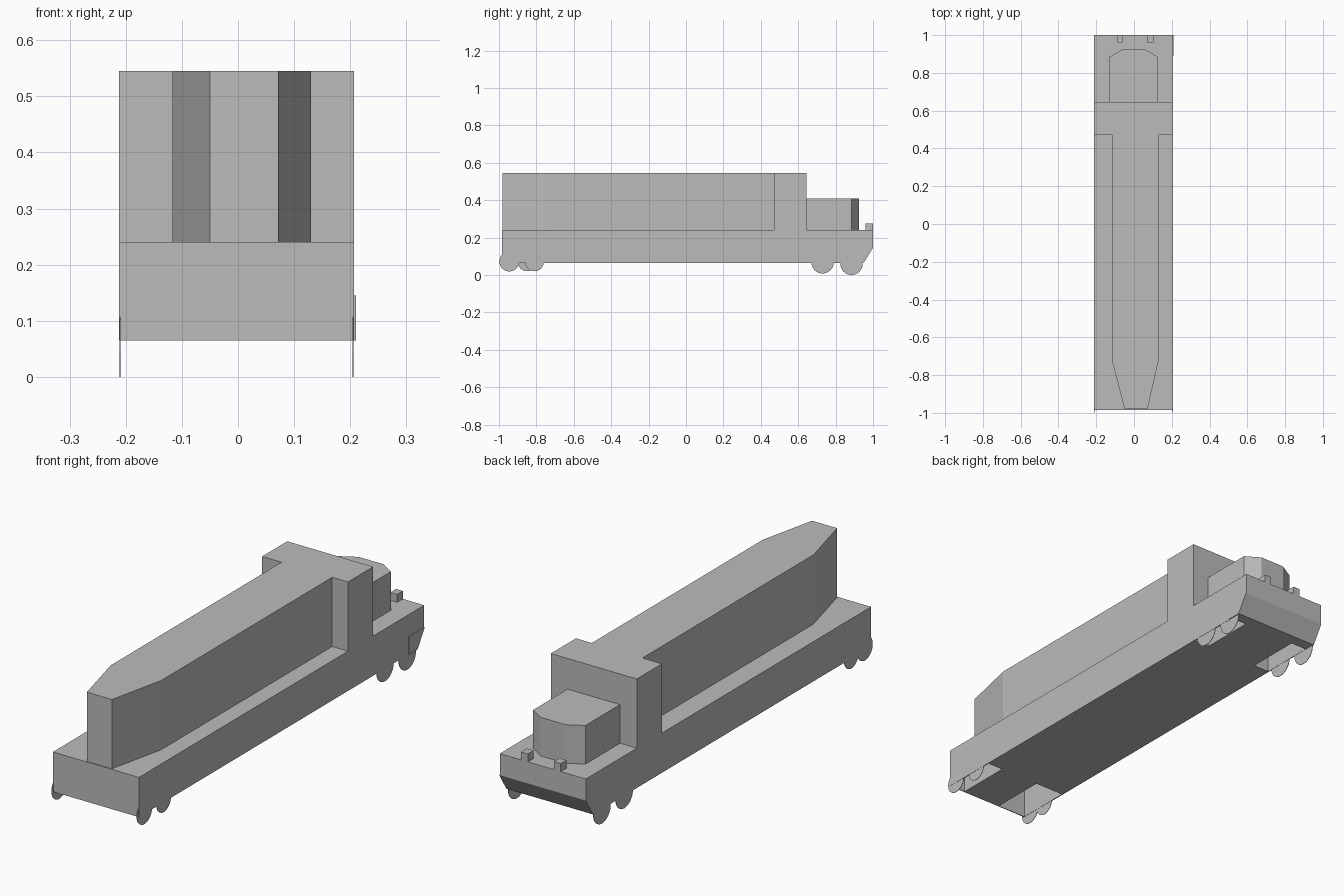
import bpy
import bmesh
from mathutils import Vector

if "Cube" in bpy.data.objects:
    bpy.data.objects.remove(bpy.data.objects["Cube"], do_unlink=True)

GREY = (0.5, 0.5, 0.5, 1)
grey = bpy.data.materials.new("plain grey")
grey.use_nodes = True
grey.diffuse_color = GREY
grey.node_tree.nodes["Principled BSDF"].inputs["Base Color"].default_value = GREY

LEFT, RIGHT = 0.207, -0.212
DECK, FLOOR, ROOF = 0.24, 0.065, 0.545
SKIN = 0.004


def prism(name, outline, low, high, axis="z"):
    """Extrude a flat outline: (x, y) along z, or (y, z) along x."""
    bm = bmesh.new()
    place = (lambda a, b: (a, b, low)) if axis == "z" else (lambda a, b: (low, a, b))
    face = bm.faces.new([bm.verts.new(place(a, b)) for a, b in outline])
    new = bmesh.ops.extrude_face_region(bm, geom=[face])["geom"]
    step = Vector((0, 0, high - low)) if axis == "z" else Vector((high - low, 0, 0))
    bmesh.ops.translate(bm, vec=step, verts=[v for v in new if isinstance(v, bmesh.types.BMVert)])
    bmesh.ops.recalc_face_normals(bm, faces=bm.faces)
    mesh = bpy.data.meshes.new(name)
    bm.to_mesh(mesh)
    bm.free()
    mesh.materials.append(grey)
    obj = bpy.data.objects.new(name, mesh)
    bpy.context.collection.objects.link(obj)
    return obj


def box(name, x0, x1, y0, y1, z0, z1):
    return prism(name, [(x0, y0), (x1, y0), (x1, y1), (x0, y1)], z0, z1)


# Chassis with a sloped underside at the back
chassis = prism("chassis", [(-0.985, FLOOR), (0.95, FLOOR), (1, 0.145),
                            (1, DECK), (-0.985, DECK)], RIGHT, LEFT, "x")

# Wheel bays hollowed from below, leaving thin side skins
bays = [(0.128, LEFT - SKIN, -0.981, -0.73), (RIGHT + SKIN, -0.065, -0.981, -0.73),
        (0.128, LEFT - SKIN, 0.65, 0.9), (RIGHT + SKIN, -0.13, 0.65, 0.9)]
for bay in bays:
    cutter = box("bay_cutter", *bay, 0, DECK - SKIN)
    cutter.hide_render = True
    cut = chassis.modifiers.new("bay", "BOOLEAN")
    cut.operation = "DIFFERENCE"
    cut.solver = "EXACT"
    cut.object = cutter
    bpy.context.view_layer.objects.active = chassis
    bpy.ops.object.modifier_apply(modifier=cut.name)
    bpy.data.objects.remove(cutter, do_unlink=True)

# Tall hull: narrow spine tapering to the front, full-width block behind
prism("hull", [(-0.05, -0.98), (0.072, -0.98), (0.13, -0.72), (0.13, 0.47),
               (LEFT, 0.47), (LEFT, 0.645), (RIGHT, 0.645), (RIGHT, 0.47),
               (-0.117, 0.47), (-0.117, -0.72)], DECK, ROOF)

# Rear cabin with angled corners
prism("rear_cabin", [(-0.13, 0.645), (0.125, 0.645), (0.125, 0.885), (0.06, 0.925),
                     (-0.06, 0.925), (-0.13, 0.885)], DECK, 0.41)

# Small posts on the back deck
for side, x in (("right", -0.09), ("left", 0.07)):
    box(side + "_rear_post", x, x + 0.033, 0.96, 1, DECK, 0.275)

# Thin cover plate on the left rear corner
prism("rear_side_plate", [(0.89, FLOOR), (0.95, FLOOR), (1, 0.145), (0.89, 0.145)],
      LEFT, 0.21, "x")

# Flat disc wheels set in the side skins: y, z, radius
for side, x, second in (("left", LEFT - 0.003, -0.81), ("right", RIGHT + 0.001, -0.85)):
    wheels = [(-0.945, 0.072, 0.053), (second, 0.07, 0.05),
              (0.73, 0.068, 0.06), (0.885, 0.06, 0.06)]
    for number, (y, z, radius) in enumerate(wheels, 1):
        bpy.ops.mesh.primitive_cylinder_add(vertices=32, radius=radius, depth=0.002,
                                            location=(x + 0.001, y, z),
                                            rotation=(0, 1.5708, 0))
        wheel = bpy.context.object
        wheel.name = f"{side}_wheel_{number}"
        wheel.data.materials.append(grey)
